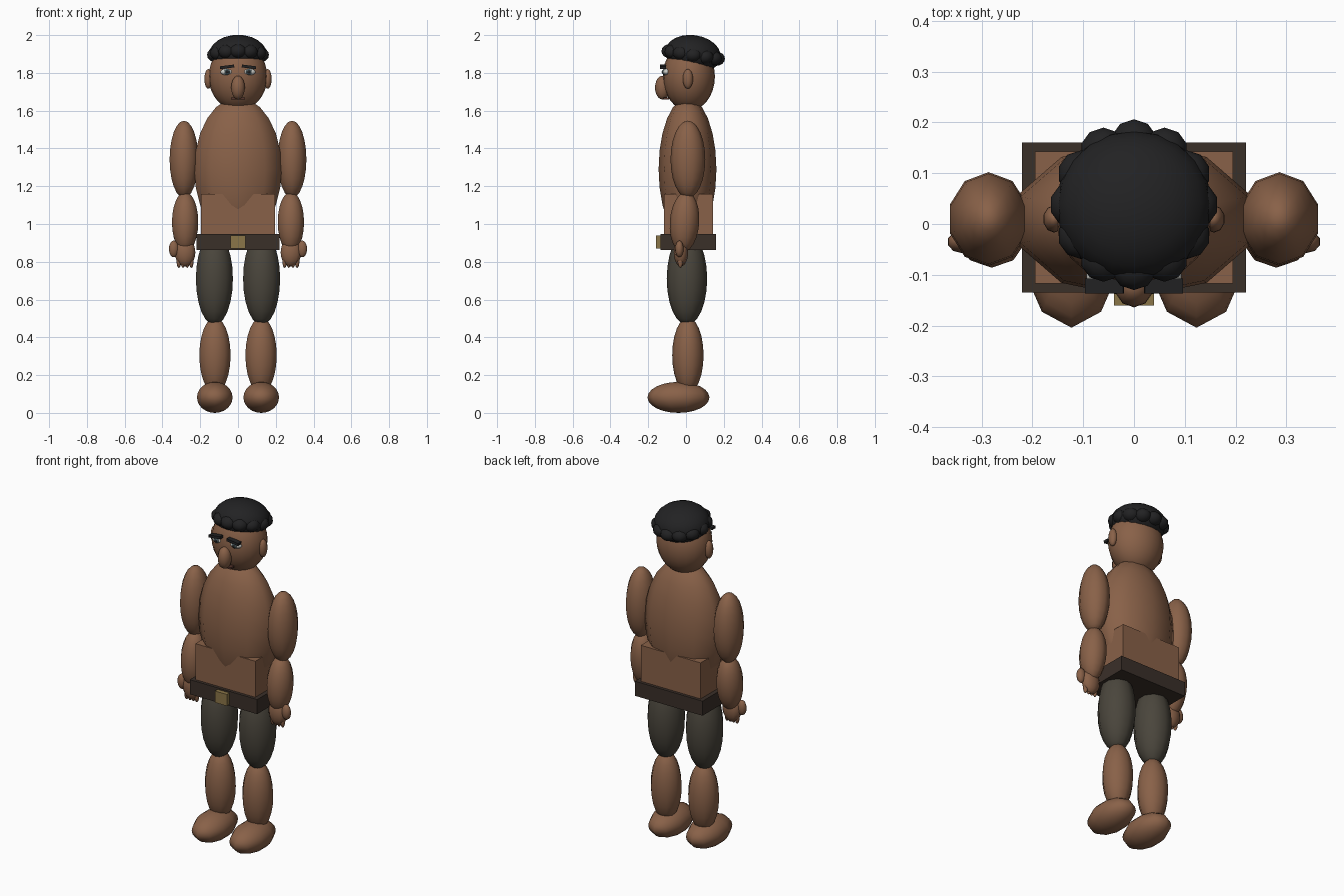
import bpy, bmesh
from math import sin, cos, pi, radians
from mathutils import Matrix, Euler

if "Cube" in bpy.data.objects:
    bpy.data.objects.remove(bpy.data.objects["Cube"])


def material(name, rgb):
    m = bpy.data.materials.new(name)
    m.diffuse_color = (*rgb, 1)
    m.use_nodes = True
    m.node_tree.nodes["Principled BSDF"].inputs["Base Color"].default_value = m.diffuse_color
    return m


SKIN = material("skin", (0.25, 0.12, 0.065))
CLOTH = material("cloth", (0.068, 0.06, 0.045))
LEATHER = material("leather", (0.042, 0.029, 0.022))
BRASS = material("brass", (0.26, 0.18, 0.065))
HAIR = material("hair", (0.016, 0.016, 0.017))
WHITE = material("eye_white", (0.6, 0.6, 0.56))
IRIS = material("iris", (0.08, 0.12, 0.13))
LIP = material("lip", (0.09, 0.035, 0.025))


def finish(bm, name, mat, loc, size, rot, smooth):
    # Place the unit shape, then store it as a named object
    m = Matrix.LocRotScale(loc, Euler([radians(a) for a in rot]), size)
    bmesh.ops.transform(bm, matrix=m, verts=bm.verts)
    me = bpy.data.meshes.new(name)
    for f in bm.faces:
        f.smooth = smooth
    bm.to_mesh(me)
    bm.free()
    me.materials.append(mat)
    ob = bpy.data.objects.new(name, me)
    bpy.context.collection.objects.link(ob)
    return ob


def ball(name, mat, loc, radii, rot=(0, 0, 0), seg=10, rings=12):
    bm = bmesh.new()
    bmesh.ops.create_uvsphere(bm, u_segments=seg, v_segments=rings, radius=1)
    return finish(bm, name, mat, loc, radii, rot, True)


def box(name, mat, loc, size, rot=(0, 0, 0)):
    bm = bmesh.new()
    bmesh.ops.create_cube(bm, size=1)
    return finish(bm, name, mat, loc, size, rot, False)


# Torso, waist and belt
ball("torso", SKIN, (0, 0.008, 1.29), (0.243, 0.153, 0.38))
box("waist", SKIN, (0, 0.0125, 1.02), (0.39, 0.26, 0.28))
box("belt", LEATHER, (0, 0.0125, 0.905), (0.44, 0.295, 0.086))
box("buckle", BRASS, (0, -0.14, 0.905), (0.078, 0.04, 0.068))

# Head and face
ball("head", SKIN, (0, 0.015, 1.78), (0.155, 0.138, 0.18), seg=20, rings=16)
ball("nose", SKIN, (0, -0.124, 1.722), (0.038, 0.04, 0.063))
box("mouth", LIP, (0, -0.105, 1.665), (0.075, 0.03, 0.012))

# Hair cap with a ring of curls
ball("hair_cap", HAIR, (0, 0.037, 1.9), (0.153, 0.148, 0.1), (-8, 0, 0), 20, 12)
for i in range(12):
    a = 2 * pi * i / 12
    ball("curl", HAIR, (0.12 * sin(a), 0.038 - 0.122 * cos(a), 1.895 + 0.02 * cos(a)),
         (0.046, 0.046, 0.038), seg=10, rings=8)

# Parts that repeat on both sides
for s, side in ((-1, "right"), (1, "left")):
    # Ears, eyes and brows
    ball(side + "_ear", SKIN, (s * 0.157, 0.01, 1.768), (0.022, 0.027, 0.052))
    ball(side + "_eye", WHITE, (s * 0.058, -0.103, 1.805), (0.037, 0.019, 0.018))
    ball(side + "_iris", IRIS, (s * 0.058, -0.116, 1.805), (0.016, 0.01, 0.016))
    ball(side + "_pupil", HAIR, (s * 0.058, -0.123, 1.805), (0.008, 0.006, 0.008))
    box(side + "_brow", HAIR, (s * 0.058, -0.122, 1.832), (0.076, 0.03, 0.015), (0, s * 7, 0))

    # Arms
    ball(side + "_upper_arm", SKIN, (s * 0.286, 0.01, 1.342), (0.08, 0.092, 0.205))
    ball(side + "_forearm", SKIN, (s * 0.28, -0.008, 1.01), (0.073, 0.078, 0.16), (-4, 0, 0))

    # Hands
    ball(side + "_hand", SKIN, (s * 0.28, -0.027, 0.85), (0.057, 0.038, 0.075))
    ball(side + "_thumb", SKIN, (s * 0.34, -0.035, 0.868), (0.027, 0.022, 0.044))
    for k in range(4):
        ball(side + "_finger", SKIN, (s * (0.247 + 0.022 * k), -0.03, 0.802),
             (0.012, 0.014, 0.034), seg=8, rings=8)

    # Legs
    ball(side + "_thigh", CLOTH, (s * 0.125, 0.005, 0.71), (0.103, 0.107, 0.245))
    ball(side + "_shin", SKIN, (s * 0.122, 0.01, 0.305), (0.087, 0.083, 0.2))
    ball(side + "_foot", SKIN, (s * 0.123, -0.04, 0.082), (0.099, 0.164, 0.082))
